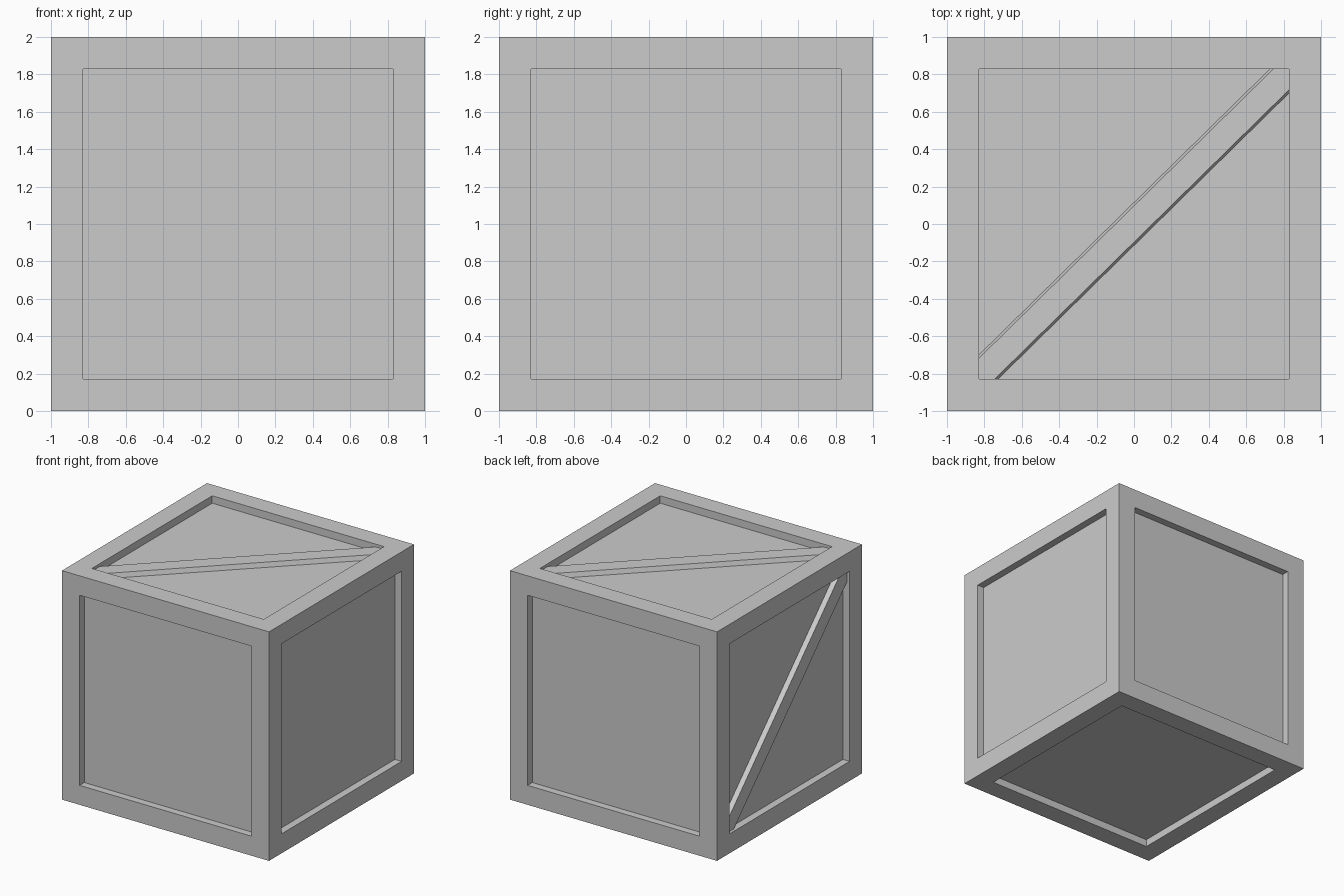
import bpy, bmesh
from math import radians
from mathutils import Matrix

cube = bpy.data.objects.get("Cube")
if cube:
    bpy.data.objects.remove(cube, do_unlink=True)

RIM = 0.17       # width of the frame around each panel
DEPTH = 0.065    # how far the panels sit back

grey = bpy.data.materials.new("mid_grey")
grey.use_nodes = True
colour = (0.6, 0.6, 0.6, 1)
grey.diffuse_color = colour
grey.node_tree.nodes["Principled BSDF"].inputs["Base Color"].default_value = colour


def make_object(name, bm, matrix):
    bmesh.ops.recalc_face_normals(bm, faces=bm.faces)
    mesh = bpy.data.meshes.new(name)
    bm.to_mesh(mesh)
    bm.free()
    mesh.materials.append(grey)
    obj = bpy.data.objects.new(name, mesh)
    obj.matrix_world = matrix
    bpy.context.collection.objects.link(obj)


# Crate body: every side has a flat frame around a straight-walled recessed panel
bm = bmesh.new()
bmesh.ops.create_cube(bm, size=2)
panels = bm.faces[:]
bmesh.ops.inset_individual(bm, faces=panels, thickness=RIM, use_even_offset=True)
for panel in panels:
    panel.normal_update()
    inward = panel.normal * -DEPTH
    ext = bmesh.ops.extrude_discrete_faces(bm, faces=[panel])
    inner = ext["faces"][0]
    bmesh.ops.translate(bm, verts=inner.verts[:], vec=inward)
centre = Matrix.Translation((0, 0, 1))
make_object("crate_body", bm, centre)


# Diagonal brace: a plank with sloping long sides, its ends buried in the frame
def brace(name, matrix, angle):
    length, bottom, top = 1.25, 0.082, 0.069
    low, high = 1 - DEPTH, 0.975
    bm = bmesh.new()
    profile = [(-bottom, low), (bottom, low), (top, high), (-top, high)]
    face = bm.faces.new([bm.verts.new((-length, y, z)) for y, z in profile])
    ext = bmesh.ops.extrude_face_region(bm, geom=[face])
    ends = [v for v in ext["geom"] if isinstance(v, bmesh.types.BMVert)]
    bmesh.ops.translate(bm, verts=ends, vec=(2 * length, 0, 0))
    make_object(name, bm, centre @ matrix @ Matrix.Rotation(radians(angle), 4, "Z"))


brace("top_brace", Matrix.Identity(4), 44.5)
brace("right_side_brace", Matrix.Rotation(radians(-90), 4, "Y"), -45)
